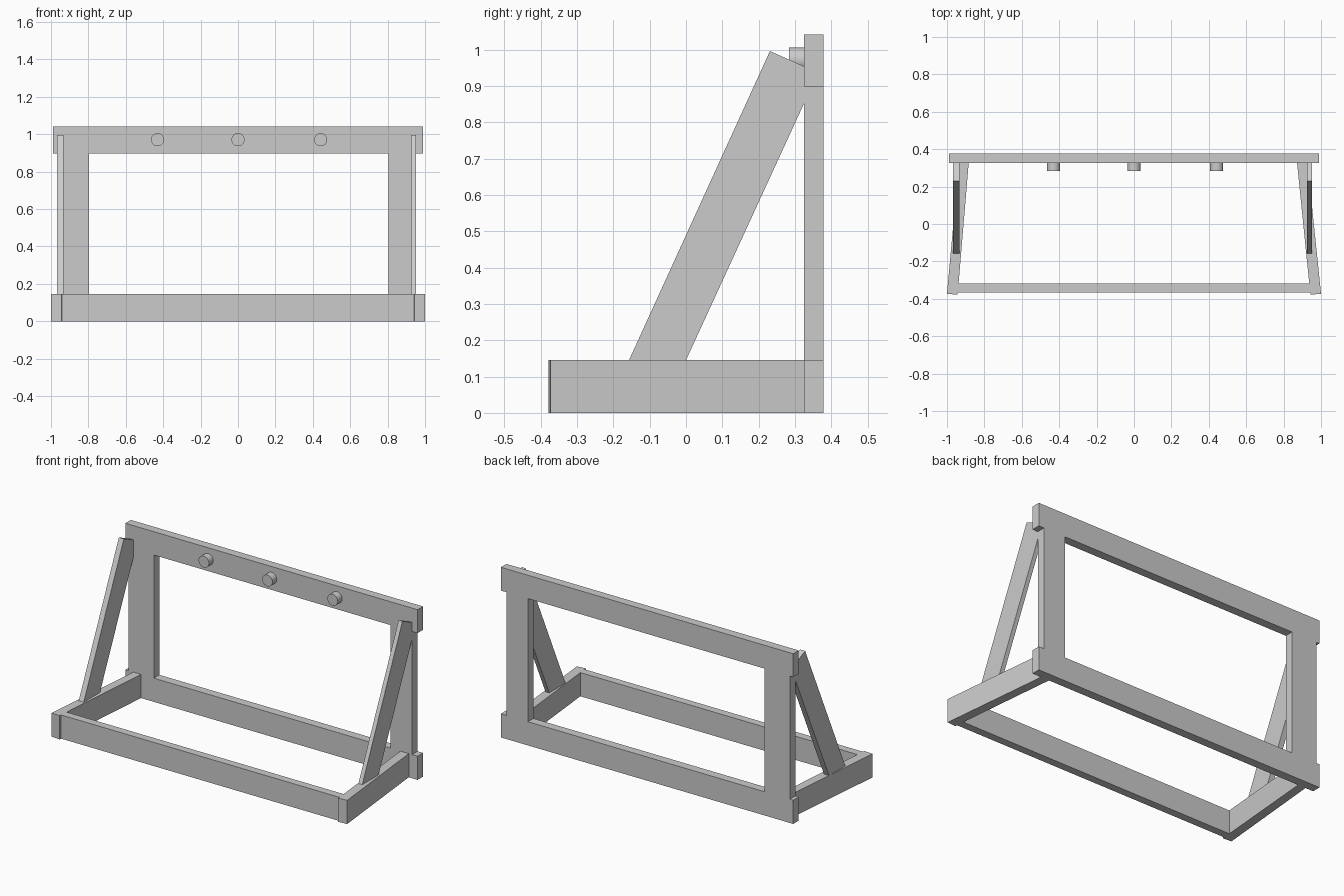
import bpy, bmesh
from mathutils import Vector

if "Cube" in bpy.data.objects:
    bpy.data.objects.remove(bpy.data.objects["Cube"])


def prism(name, profile, extrude):
    """Extrude a flat outline of 3D points along a vector."""
    bm = bmesh.new()
    face = bm.faces.new([bm.verts.new(p) for p in profile])
    res = bmesh.ops.extrude_face_region(bm, geom=[face], use_keep_orig=True)
    verts = [v for v in res["geom"] if isinstance(v, bmesh.types.BMVert)]
    bmesh.ops.translate(bm, verts=verts, vec=Vector(extrude))
    bmesh.ops.recalc_face_normals(bm, faces=bm.faces)
    mesh = bpy.data.meshes.new(name)
    bm.to_mesh(mesh)
    bm.free()
    obj = bpy.data.objects.new(name, mesh)
    bpy.context.collection.objects.link(obj)
    return obj


def box(name, x0, x1, y0, y1, z0, z1):
    outline = [(x0, y0, z0), (x1, y0, z0), (x1, y1, z0), (x0, y1, z0)]
    return prism(name, outline, (0, 0, z1 - z0))


BACK_Y0, BACK_Y1 = 0.325, 0.378   # thickness of the back frame
BASE_H = 0.145                    # height of the base rails

# Back frame: two rails and two uprights
box("back_bottom_rail", -0.99, 0.988, BACK_Y0, BACK_Y1, 0, BASE_H)
box("back_top_rail", -0.99, 0.988, BACK_Y0, BACK_Y1, 0.898, 1.041)
box("left_upright", -0.968, -0.797, BACK_Y0, BACK_Y1, BASE_H, 0.898)
box("right_upright", 0.805, 0.951, BACK_Y0, BACK_Y1, BASE_H, 0.898)

# Front base rail, fitted between the side rails
box("front_rail", -0.943, 0.943, -0.365, -0.317, 0, BASE_H)

# Splayed side rails with square-cut front ends
for side, s, back_out, back_in in (("left", -1, 0.936, 0.884),
                                   ("right", 1, 0.928, 0.872)):
    prism(side + "_side_rail",
          [(s * 1.0, -0.373, 0), (s * 0.943, -0.378, 0),
           (s * back_in, BACK_Y0, 0), (s * back_out, BACK_Y0, 0)],
          (0, 0, BASE_H))

# Slanted braces, cut flush to the base and the back frame
brace = [(-0.157, BASE_H), (0.0, BASE_H), (BACK_Y0, 0.852),
         (BACK_Y0, 0.954), (0.231, 0.996)]
for side, x0, x1 in (("left", -0.968, -0.934), ("right", 0.925, 0.951)):
    prism(side + "_brace", [(x0, y, z) for y, z in brace], (x1 - x0, 0, 0))

# Round pegs on the front of the top rail
for i, x in enumerate((-0.43, 0.0, 0.442)):
    bpy.ops.mesh.primitive_cylinder_add(
        vertices=32, radius=0.035, depth=0.043,
        location=(x, 0.3045, 0.971), rotation=(1.5707963, 0, 0))
    bpy.context.object.name = f"peg_{i + 1}"
    bpy.ops.object.shade_smooth_by_angle()
